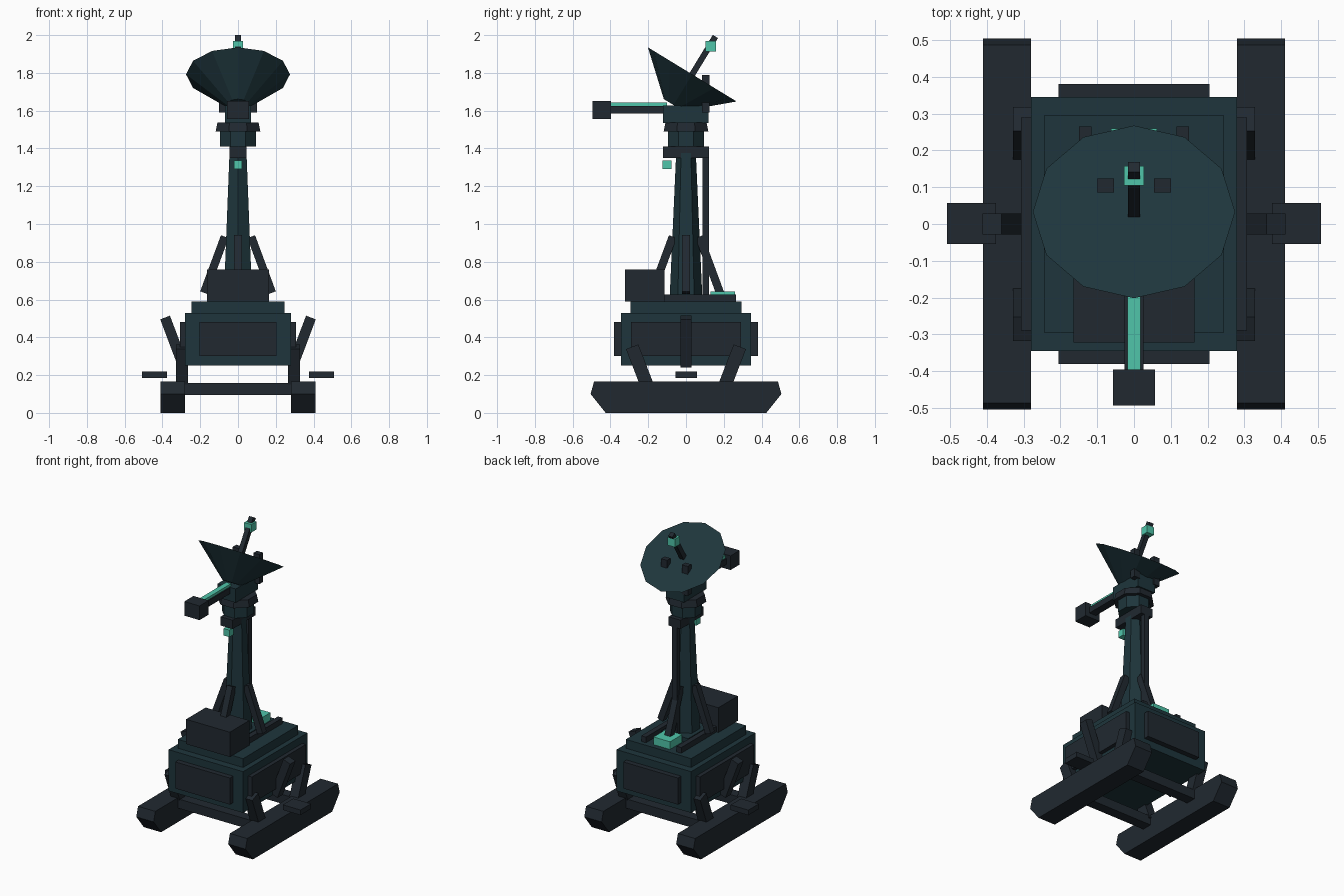
import bpy, bmesh, math
from mathutils import Vector, Matrix

if "Cube" in bpy.data.objects:
    bpy.data.objects.remove(bpy.data.objects["Cube"])


def mat(name, rgb):
    m = bpy.data.materials.new(name)
    m.diffuse_color = (*rgb, 1)
    m.use_nodes = True
    m.node_tree.nodes["Principled BSDF"].inputs["Base Color"].default_value = m.diffuse_color
    return m


TEAL = mat("dark_teal", (0.013, 0.036, 0.045))
DARK = mat("charcoal", (0.015, 0.022, 0.030))
GLOW = mat("mint", (0.08, 0.56, 0.40))


def finish(name, bm, m):
    bmesh.ops.recalc_face_normals(bm, faces=bm.faces)
    me = bpy.data.meshes.new(name)
    bm.to_mesh(me)
    bm.free()
    me.materials.append(m)
    ob = bpy.data.objects.new(name, me)
    bpy.context.collection.objects.link(ob)
    return ob


def box(name, x, y, z, m):
    """Axis-aligned box from (min, max) ranges."""
    bm = bmesh.new()
    r = (x, y, z)
    c = [(a + b) / 2 for a, b in r]
    s = [abs(b - a) for a, b in r]
    bmesh.ops.create_cube(bm, size=1, matrix=Matrix.Translation(c) @ Matrix.Diagonal((*s, 1)))
    return finish(name, bm, m)


def beam(name, a, b, wide, thick, m, side):
    """Square-ended beam from a to b; wide is measured along the side vector."""
    a, b, u = Vector(a), Vector(b), Vector(side)
    d = b - a
    w = d.normalized()
    rot = Matrix((u, w.cross(u), w)).transposed().to_4x4()
    bm = bmesh.new()
    bmesh.ops.create_cube(bm, size=1, matrix=Matrix.Translation((a + b) / 2) @ rot
                          @ Matrix.Diagonal((wide, thick, d.length, 1)))
    return finish(name, bm, m)


def drum(name, sides, r1, r2, z1, z2, m, turn=0.0, place=Matrix()):
    """Tapered prism along z."""
    bm = bmesh.new()
    bmesh.ops.create_cone(bm, cap_ends=True, segments=sides, radius1=r1, radius2=r2, depth=z2 - z1,
                          matrix=place @ Matrix.Translation((0, 0, (z1 + z2) / 2))
                          @ Matrix.Rotation(turn, 4, 'Z'))
    return finish(name, bm, m)


def sx(s, a, b):
    return (min(s * a, s * b), max(s * a, s * b))


# Hull, deck and access panels
box("hull", (-.28, .28), (-.345, .345), (.25, .53), TEAL)
box("deck", (-.245, .245), (-.295, .295), (.53, .59), TEAL)
for s, n in ((-1, "left"), (1, "right")):
    box(f"{n}_side_panel", sx(s, .275, .307), (-.29, .29), (.30, .48), DARK)
for s, n in ((-1, "front"), (1, "rear")):
    box(f"{n}_panel", (-.205, .205), sx(s, .34, .38), (.30, .48), DARK)
    box(f"{n}_cross_bar", (-.30, .30), sx(s, .175, .245), (.095, .158), DARK)

# Skids, legs and outriggers on each side
skid_profile = [(-.505, .10), (-.487, .165), (.487, .165), (.505, .10), (.425, 0), (-.425, 0)]
for s, n in ((-1, "left"), (1, "right")):
    bm = bmesh.new()
    f = bm.faces.new([bm.verts.new((s * .28, y, z)) for y, z in skid_profile])
    ext = bmesh.ops.extrude_face_region(bm, geom=[f])
    bmesh.ops.translate(bm, vec=(s * .13, 0, 0),
                        verts=[v for v in ext["geom"] if isinstance(v, bmesh.types.BMVert)])
    finish(f"{n}_skid", bm, DARK)
    for t, e in ((-1, "front"), (1, "rear")):
        beam(f"{n}_{e}_leg", (s * .297, t * .20, .13), (s * .297, t * .285, .35), .065, .07, DARK, (1, 0, 0))
    beam(f"{n}_outrigger", (s * .29, 0, .25), (s * .386, 0, .505), .058, .055, DARK, (0, 1, 0))
    box(f"{n}_outrigger_pad", sx(s, .375, .508), (-.055, .057), (.185, .22), DARK)
    box(f"{n}_deck_rail", sx(s, .115, .15), (-.12, .265), (.585, .628), DARK)

# Deck equipment
box("equipment_box", (-.164, .164), (-.322, -.113), (.59, .758), DARK)
box("rear_light_block", (-.062, .062), (.13, .26), (.59, .642), GLOW)
box("mast_base", (-.10, .10), (-.11, .12), (.59, .62), TEAL)

# Mast with four braces, conduit and collar
drum("mast", 6, .087, .05, .60, 1.42, TEAL, math.pi / 2 - math.pi / 2)
for i in range(4):
    rot = Matrix.Rotation(i * math.pi / 2, 3, 'Z')
    beam(f"mast_brace_{i + 1}", rot @ Vector((.18, 0, .636)), rot @ Vector((.07, 0, .933)),
         .043, .043, DARK, rot @ Vector((0, 1, 0)))
box("conduit", (-.018, .018), (.088, .122), (.59, 1.37), DARK)
box("conduit_bracket", (-.045, .045), (-.122, .122), (1.35, 1.41), DARK)
box("mast_lamp", (-.022, .022), (-.124, -.078), (1.29, 1.337), GLOW)
drum("collar", 8, .102, .102, 1.41, 1.495, TEAL, math.pi / 8)
drum("turntable", 8, .128, .118, 1.49, 1.537, DARK, math.pi / 8)

# Head with yoke arms and counterweight boom
box("head", (-.068, .068), (-.122, .118), (1.535, 1.628), TEAL)
for s, n in ((-1, "left"), (1, "right")):
    box(f"{n}_yoke_arm", sx(s, .055, .10), (.086, .124), (1.59, 1.79), DARK)
box("boom", (-.026, .026), (-.41, -.10), (1.585, 1.626), DARK)
box("boom_light_strip", (-.018, .018), (-.40, -.10), (1.62, 1.643), GLOW)
box("counterweight", (-.057, .057), (-.494, -.396), (1.556, 1.652), DARK)

# Tilted twelve-sided dish and feed
tilt = Matrix.Translation((0, .033, 1.792)) @ Matrix.Rotation(math.radians(-31.4), 4, 'X')
drum("dish", 12, .06, .275, -.19, 0, TEAL, 0, tilt)
beam("feed_rod", tilt @ Vector((0, 0, -.02)), tilt @ Vector((0, 0, .235)), .032, .032, DARK, (1, 0, 0))
box("feed_light", (-.027, .027), (.104, .158), (1.914, 1.968), GLOW)
